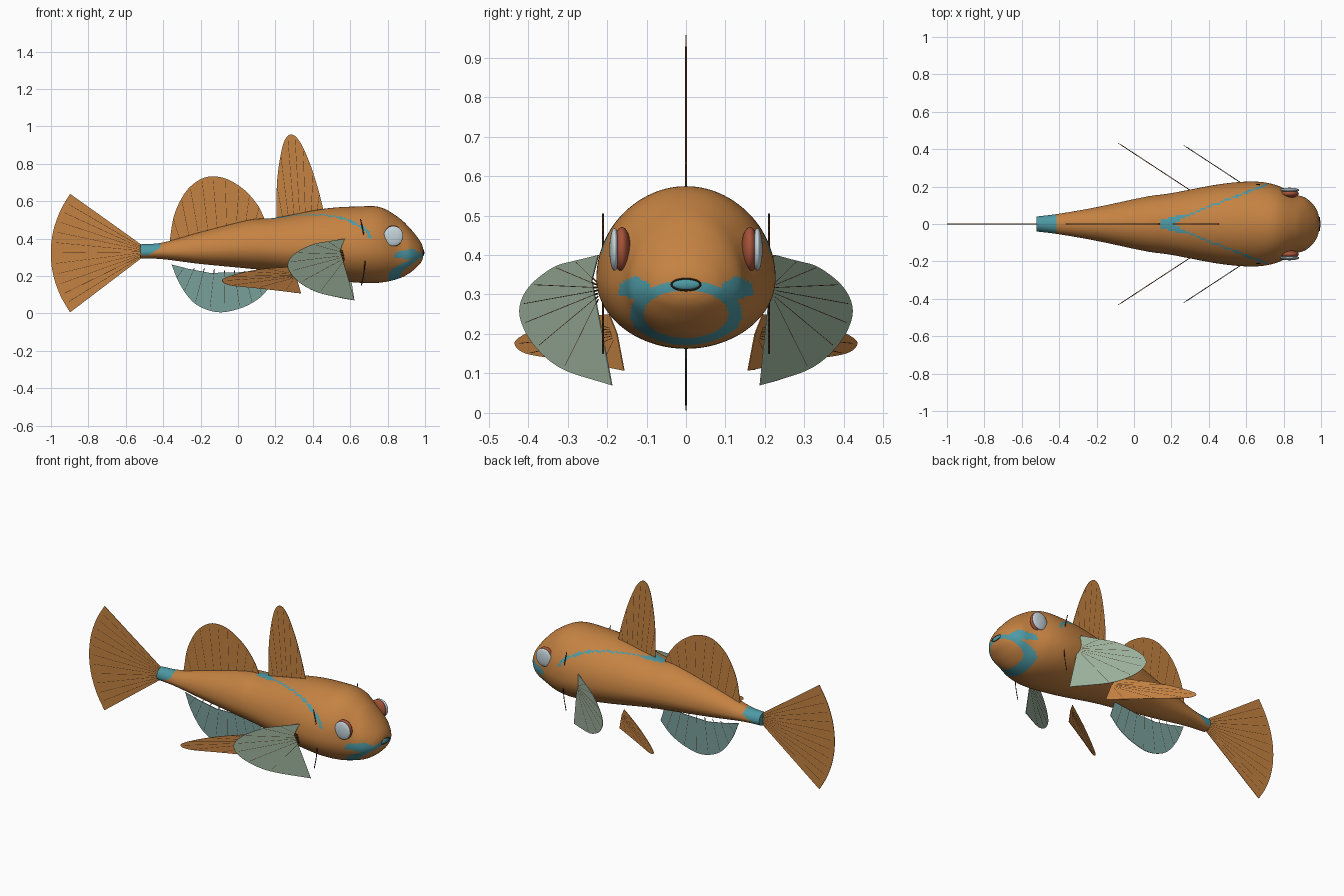
import bpy, bmesh, math
from mathutils import Vector

if "Cube" in bpy.data.objects:
    bpy.data.objects.remove(bpy.data.objects["Cube"])


def material(name, rgb):
    m = bpy.data.materials.new(name)
    m.diffuse_color = (*rgb, 1)
    m.use_nodes = True
    m.node_tree.nodes["Principled BSDF"].inputs["Base Color"].default_value = m.diffuse_color
    return m


ORANGE = material("orange skin", (0.56, 0.225, 0.055))
TEAL = material("teal marking", (0.075, 0.32, 0.37))
SAGE = material("sage fin", (0.34, 0.45, 0.34))
SEA = material("sea green fin", (0.19, 0.35, 0.33))
DARK = material("dark brown ray", (0.06, 0.025, 0.01))
RED = material("red eye ring", (0.38, 0.085, 0.04))
PALE = material("pale eye", (0.56, 0.66, 0.71))


def spline(pts, steps):
    """Smooth curve through the points, keeping both ends."""
    p = [Vector(q) for q in pts]
    p = [2 * p[0] - p[1]] + p + [2 * p[-1] - p[-2]]
    out = []
    for i in range(1, len(p) - 2):
        a, b, c, d = p[i - 1:i + 3]
        for k in range(steps):
            t = k / steps
            out.append(0.5 * (2 * b + (c - a) * t + (2 * a - 5 * b + 4 * c - d) * t * t
                              + (3 * b - a - 3 * c + d) * t ** 3))
    return out + [p[-2]]


def mesh_object(name, bm, mats):
    bmesh.ops.recalc_face_normals(bm, faces=bm.faces)
    me = bpy.data.meshes.new(name)
    bm.to_mesh(me)
    bm.free()
    for m in mats:
        me.materials.append(m)
    ob = bpy.data.objects.new(name, me)
    bpy.context.collection.objects.link(ob)
    return ob


def tubes(name, paths, radius, mat):
    """Thin square tubes along each path, as one mesh."""
    cu = bpy.data.curves.new(name, 'CURVE')
    cu.dimensions = '3D'
    cu.bevel_depth = radius
    cu.bevel_resolution = 0
    for path in paths:
        sp = cu.splines.new('POLY')
        sp.points.add(len(path) - 1)
        for q, co in zip(sp.points, path):
            q.co = (*co, 1)
    cu.materials.append(mat)
    ob = bpy.data.objects.new(name, cu)
    bpy.context.collection.objects.link(ob)
    bpy.ops.object.select_all(action='DESELECT')
    ob.select_set(True)
    bpy.context.view_layer.objects.active = ob
    bpy.ops.object.convert(target='MESH')


def fin(name, curve, base, root, n_rays, mat, place):
    """Flat fin: smooth outer curve closed by base points, with rays from the root line."""
    edge = spline(curve, 6)
    bm = bmesh.new()
    bm.faces.new([bm.verts.new(place(*q)) for q in edge + [Vector(q) for q in base]])
    bmesh.ops.triangulate(bm, faces=bm.faces)
    ob = mesh_object(name, bm, [mat])
    s = ob.modifiers.new("thickness", 'SOLIDIFY')
    s.thickness = 0.003
    s.offset = 0
    r0, r1 = Vector(root[0]), Vector(root[1])
    paths = []
    for i in range(n_rays):
        t = (i + 1) / (n_rays + 1)
        a, b = r0.lerp(r1, t), edge[round(t * (len(edge) - 1))]
        paths.append([place(*a), place(*a.lerp(b, 0.95))])
    tubes(name + "_rays", paths, 0.0024, DARK)


# ---- Body: lofted rings (x, top, bottom, half width) ----
stations = [(-.52, .37, .295, .04), (-.40, .38, .29, .055), (-.2, .435, .265, .09),
            (.06, .50, .24, .145), (.2, .512, .225, .165), (.46, .56, .185, .213),
            (.64, .572, .165, .227), (.76, .568, .165, .208), (.86, .512, .187, .16),
            (.92, .455, .218, .138), (.965, .40, .257, .095), (.985, .365, .285, .055),
            (.992, .335, .315, .012)]
SIDES = 112
bm = bmesh.new()
rings = []
for x, top, bot, w in spline(stations, 10):
    mid = top - 0.57 * (top - bot)
    ring = []
    for i in range(SIDES):
        a = 2 * math.pi * i / SIDES
        c, s = math.cos(a), math.sin(a)
        ring.append(bm.verts.new((x, w * c, mid + s * ((top - mid) if s > 0 else (mid - bot)))))
    rings.append(ring)
for r, q in zip(rings, rings[1:]):
    for i in range(SIDES):
        j = (i + 1) % SIDES
        bm.faces.new((r[i], r[j], q[j], q[i]))
bm.faces.new(rings[0])
bm.faces.new(rings[-1])


def is_teal(x, y, z):
    y = abs(y)
    if x < -0.42 and z > 0.312 + max(0, x + 0.48) * 0.6:           # tail band
        return True
    if 0.14 < x < 0.74 and z > 0.40:                                # V stripe on the back
        return abs(y - 0.385 * (x - 0.16)) < max(0.006, 0.03 * (1 - (x - 0.14) / 0.18))
    if x > 0.8:                                                     # mask round the snout
        bulb = (y / 0.108) ** 2 + ((z - 0.25) / 0.06) ** 2
        ring = (y / 0.142) ** 2 + ((z - 0.25) / 0.085) ** 2
        arm = 0.09 < y < 0.17 and 0.285 + abs(y - 0.125) * 0.3 < z < 0.347 - abs(y - 0.13) * 0.5
        return arm or (bulb > 1 and ring < 1)
    return False


for f in bm.faces:
    f.material_index = int(is_teal(*f.calc_center_median()))
    f.smooth = len(f.verts) == 4
mesh_object("body", bm, [ORANGE, TEAL])


# ---- Fins on the centre line ----
def centre(x, z):
    return (x, 0, z)


fin("front_dorsal_fin", [(.205, .51), (.21, .72), (.24, .90), (.28, .957), (.33, .92), (.385, .80),
                         (.43, .66), (.455, .56)], [(.45, .50), (.21, .46)],
    [(.21, .5), (.45, .54)], 7, ORANGE, centre)
fin("rear_dorsal_fin", [(-.365, .39), (-.34, .53), (-.28, .65), (-.205, .715), (-.135, .733),
                        (-.055, .717), (.035, .66), (.105, .58), (.14, .51)],
    [(.12, .46), (-.2, .40), (-.35, .36)], [(-.36, .38), (.14, .5)], 9, ORANGE, centre)
fin("anal_fin", [(-.355, .262), (-.31, .155), (-.23, .053), (-.11, .007), (.01, .027), (.105, .075),
                 (.17, .14)], [(.14, .235), (0, .22), (-.15, .217), (-.27, .24)],
    [(-.34, .25), (.14, .22)], 8, SEA, centre)
fan = [(-.5 - .505 * math.cos(math.radians(a)) * (1 if abs(a) > 30 else .992),
        .323 + .515 * math.sin(math.radians(a))) for a in (38, 26, 13, 0, -13, -26, -38)]
fin("tail_fin", fan, [(-.515, .297), (-.505, .333), (-.515, .367)],
    [(-.515, .36), (-.515, .30)], 11, ORANGE, centre)

# ---- Paired fins, swept back and outward ----
for side, tag in ((-1, "right"), (1, "left")):
    fin(tag + "_pectoral_fin", [(.57, .40), (.48, .385), (.40, .37), (.31, .325), (.268, .275),
                                (.275, .225), (.33, .165), (.435, .11), (.622, .07)],
        [(.585, .2), (.545, .335)], [(.56, .34), (.57, .28)], 7, SAGE,
        lambda x, z: (x, side * (.42 - .655 * (x - .267)), z))
    fin(tag + "_pelvic_fin", [(.28, .25), (.15, .24), (.05, .225), (-.05, .198), (-.085, .175),
                              (-.04, .15), (.1, .135), (.25, .118), (.337, .107)],
        [(.31, .2)], [(.28, .22), (.30, .18)], 7, ORANGE,
        lambda x, z: (x, side * (.433 - .655 * (x + .085)), z))


# ---- Eyes, gill lines and mouth ----
def ellipsoid(name, centre_pt, radii, mat):
    b = bmesh.new()
    bmesh.ops.create_uvsphere(b, u_segments=32, v_segments=16, radius=1)
    for v in b.verts:
        v.co = [c + r * q for c, r, q in zip(centre_pt, radii, v.co)]
    for f in b.faces:
        f.smooth = True
    mesh_object(name, b, [mat])


for side, tag in ((-1, "right"), (1, "left")):
    ellipsoid(tag + "_eye_ring", (.83, side * .162, .414), (.051, .022, .057), RED)
    ellipsoid(tag + "_eye", (.831, side * .181, .414), (.052, .013, .054), PALE)
    gill = spline([(.655, side * .21, .505), (.672, side * .21, .42), (.68, side * .21, .33),
                   (.675, side * .21, .23), (.66, side * .21, .15)], 6)
    tubes(tag + "_gill_line", [gill], 0.0028, DARK)

ellipsoid("mouth", (.99, 0, .325), (.007, .035, .013), TEAL)
lip = [(.992, .037 * math.cos(a * math.pi / 16), .325 + .015 * math.sin(a * math.pi / 16))
       for a in range(33)]
tubes("lip_line", [lip], 0.002, DARK)
